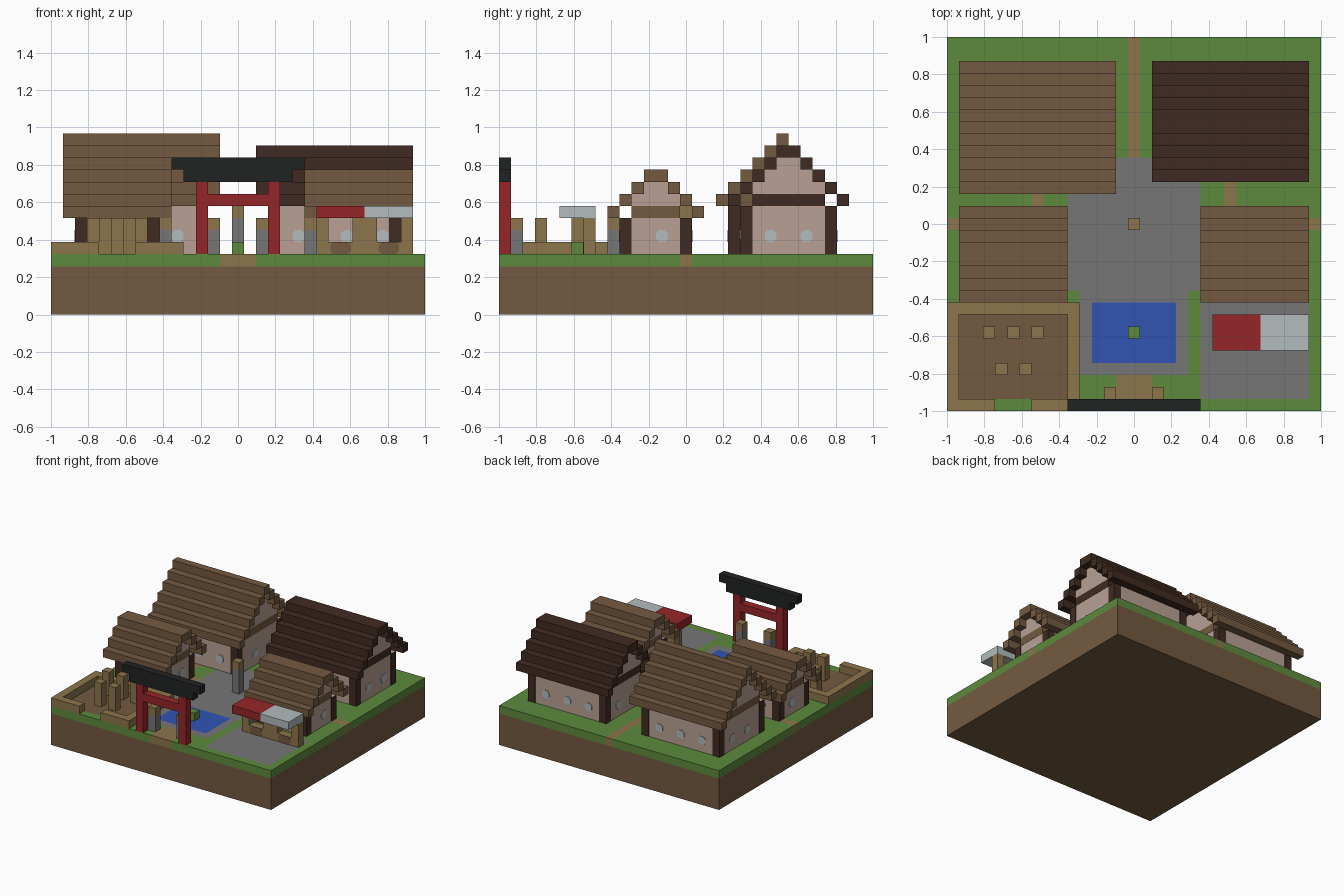
import bpy, bmesh
from mathutils import Matrix, Vector

N = 31            # cells per side
U = 2 / N         # size of one cell
GROUND = 5        # ground level in cells

cube = bpy.data.objects.get("Cube")
if cube:
    bpy.data.objects.remove(cube)


def material(name, rgb):
    lin = [((c / 255 + 0.055) / 1.055) ** 2.4 for c in rgb] + [1]
    m = bpy.data.materials.new(name)
    m.use_nodes = True
    m.diffuse_color = lin
    m.node_tree.nodes["Principled BSDF"].inputs["Base Color"].default_value = lin
    return m


grass = material("grass_green", (92, 138, 60))
brown = material("earth_brown", (116, 90, 64))
dark = material("dark_timber", (64, 43, 34))
plaster = material("pink_plaster", (184, 160, 148))
red = material("gate_red", (150, 38, 40))
black = material("lintel_black", (33, 34, 34))
tan = material("light_wood", (140, 117, 75))
grey = material("stone_grey", (118, 118, 118))
blue = material("water_blue", (50, 85, 180))
pale = material("pale_glass", (178, 188, 190))


def finish(name, bm, *mats):
    me = bpy.data.meshes.new(name)
    bm.to_mesh(me)
    bm.free()
    for m in mats:
        me.materials.append(m)
    ob = bpy.data.objects.new(name, me)
    bpy.context.collection.objects.link(ob)
    return ob


def boxes(name, mat, *spans, inset=0.0):
    """One object from blocks given as (x0, x1, y0, y1, z0, z1) in cells."""
    bm = bmesh.new()
    for x0, x1, y0, y1, z0, z1 in spans:
        size = Vector((x1 - x0, y1 - y0, z1 - z0)) * U
        mid = Vector((x0 + x1 - N, y0 + y1 - N, z0 + z1)) * U / 2
        size -= Vector((2, 2, 0)) * inset
        bmesh.ops.create_cube(bm, size=1, matrix=Matrix.Translation(mid) @ Matrix.Diagonal((*size, 1)))
    return finish(name, bm, mat)


def plate(name, mat, centre, axis, side, width=1):
    """Thin chamfered panel lying on a wall; centre in cells."""
    bm = bmesh.new()
    w, h, c = width / 2, 0.5, 0.28
    outline = [(w - c, -h), (w, c - h), (w, h - c), (w - c, h),
               (c - w, h), (-w, h - c), (-w, c - h), (c - w, -h)]
    rings = []
    for d in (-0.05, 0.05):
        pts = [(d, a, b) if axis == "x" else (a, d, b) for a, b in outline]
        rings.append([bm.verts.new(p) for p in pts])
    bm.faces.new(rings[0])
    bm.faces.new(rings[1])
    for a in range(8):
        b = (a + 1) % 8
        bm.faces.new((rings[0][a], rings[0][b], rings[1][b], rings[1][a]))
    bmesh.ops.recalc_face_normals(bm, faces=bm.faces)
    x, y, z = centre
    bm.transform(Matrix.Translation(Vector((x - N / 2, y - N / 2, z)) * U) @ Matrix.Scale(U, 4))
    return finish(name, bm, mat)


# Earth block and the painted ground layer
boxes("earth_block", brown, (0, N, 0, N, 0, GROUND - 1))

# Later areas lie on top of earlier ones: (material slot, x0, x1, y0, y1)
areas = [
    (1, 15, 16, 21, 31), (1, 0, 31, 15, 16), (1, 7, 8, 16, 19), (1, 23, 24, 16, 20),
    (2, 10, 21, 10, 21), (2, 11, 20, 3, 10), (2, 21, 30, 1, 9),
    (3, 12, 19, 4, 9), (1, 14, 17, 0, 3), (4, 1, 10, 1, 8),
]
bm = bmesh.new()
bmesh.ops.create_grid(bm, x_segments=N, y_segments=N, size=1)
bmesh.ops.translate(bm, verts=bm.verts, vec=(0, 0, (GROUND - 1) * U))
ext = bmesh.ops.extrude_face_region(bm, geom=bm.faces[:], use_keep_orig=True)
bmesh.ops.translate(bm, verts=[g for g in ext["geom"] if isinstance(g, bmesh.types.BMVert)], vec=(0, 0, U))
bmesh.ops.recalc_face_normals(bm, faces=bm.faces)
for f in bm.faces:
    c = f.calc_center_median() - f.normal * U * 0.3
    i, j = (c.x + 1) / U, (c.y + 1) / U
    for slot, x0, x1, y0, y1 in areas:
        if x0 < i < x1 and y0 < j < y1:
            f.material_index = slot
finish("ground_layer", bm, grass, tan, grey, blue, brown)


def house(name, x0, x1, y0, y1, top, roof_mat, win_x, win_y):
    """Timber house; the span is that of the walls, top is the wall height."""
    boxes(name + "_walls", plaster, (x0, x1, y0, y1, GROUND, top), inset=0.002)
    boxes(name + "_posts", dark, *[(x, x + 1, y, y + 1, GROUND, top)
                                   for x in (x0, x1 - 1) for y in (y0, y1 - 1)])
    boxes(name + "_beam", roof_mat, (x0, x1, y0 + 1, y1 - 1, top, top + 1))
    # Stepped roof and the gable filling under it
    rows, gable = [], []
    lo, hi, z = y0 - 1, y1 + 1, top
    while lo < hi:
        if hi - lo <= 2:
            rows.append((x0 - 1, x1 + 1, lo, hi, z, z + 1))
        else:
            rows += [(x0 - 1, x1 + 1, y, y + 1, z, z + 1) for y in (lo, hi - 1)]
            if z > top:
                gable.append((x0, x1, lo + 1, hi - 1, z, z + 1))
        lo, hi, z = lo + 1, hi - 1, z + 1
    boxes(name + "_roof", roof_mat, *rows)
    boxes(name + "_gable", plaster, *gable)
    # Windows on all four walls
    for y, s in ((y0, -1), (y1, 1)):
        for x in win_x:
            plate(name + "_window", pale, (x + 0.5, y, GROUND + 1.5), "y", s)
    for x, s in ((x0, -1), (x1, 1)):
        for y in win_y:
            plate(name + "_window", pale, (x, y + 0.5, GROUND + 1.5), "x", s)


house("back_right_house", 2, 13, 19, 28, 9, brown, (4, 7, 10), (22, 25))
house("back_left_house", 18, 29, 20, 28, 9, dark, (20, 23, 26), (22, 25))
house("front_right_house", 2, 9, 10, 16, 8, brown, (4, 7), (13,))
house("front_left_house", 22, 29, 10, 16, 8, brown, (24, 27), (13,))

# Entrance gate
boxes("gate_pillars", red, *[(x, x + 1, 0, 1, GROUND, 11) for x in (12, 18)])
boxes("gate_crossbar", red, (13, 18, 0, 1, 9, 10))
boxes("gate_lintel", black, (11, 20, 0, 1, 11, 12), (10, 21, 0, 1, 12, 13))

# Stone lanterns
for x, y, h in ((13, 1, 2), (17, 1, 2), (9, 9, 2), (21, 9, 2), (15, 15, 3)):
    z = GROUND + h
    boxes("lantern_post", grey, (x, x + 1, y, y + 1, GROUND, z))
    boxes("lantern_light", tan, (x, x + 1, y, y + 1, z, z + 1))

# Plant in the pond
boxes("pond_plant", grass, (15, 16, 6, 7, GROUND, 6))

# Fenced garden with upright stakes
boxes("garden_fence", tan, (0, 4, 0, 1, 5, 6), (7, 11, 0, 1, 5, 6), (0, 11, 8, 9, 5, 6),
      (0, 1, 1, 8, 5, 6), (10, 11, 1, 8, 5, 6))
boxes("garden_stakes", tan, *[(x, x + 1, y, y + 1, GROUND, 8)
                              for x, y in ((3, 6), (5, 6), (7, 6), (4, 3), (6, 3))])

# Market stall
boxes("stall_canopy_red", red, (22, 26, 5, 8, 8, 9))
boxes("stall_canopy_pale", pale, (26, 30, 5, 8, 8, 9))
boxes("stall_frame", tan, (22, 23, 7, 8, 5, 8), (29, 30, 7, 8, 5, 8), (25, 27, 7, 8, 5, 8))
boxes("stall_counter", tan, (23, 25, 7, 8, 5, 6), (27, 29, 7, 8, 5, 6))
for x in (24, 28):
    plate("stall_goods", brown, (x, 7, GROUND + 0.5), "y", -1, width=1.7)
